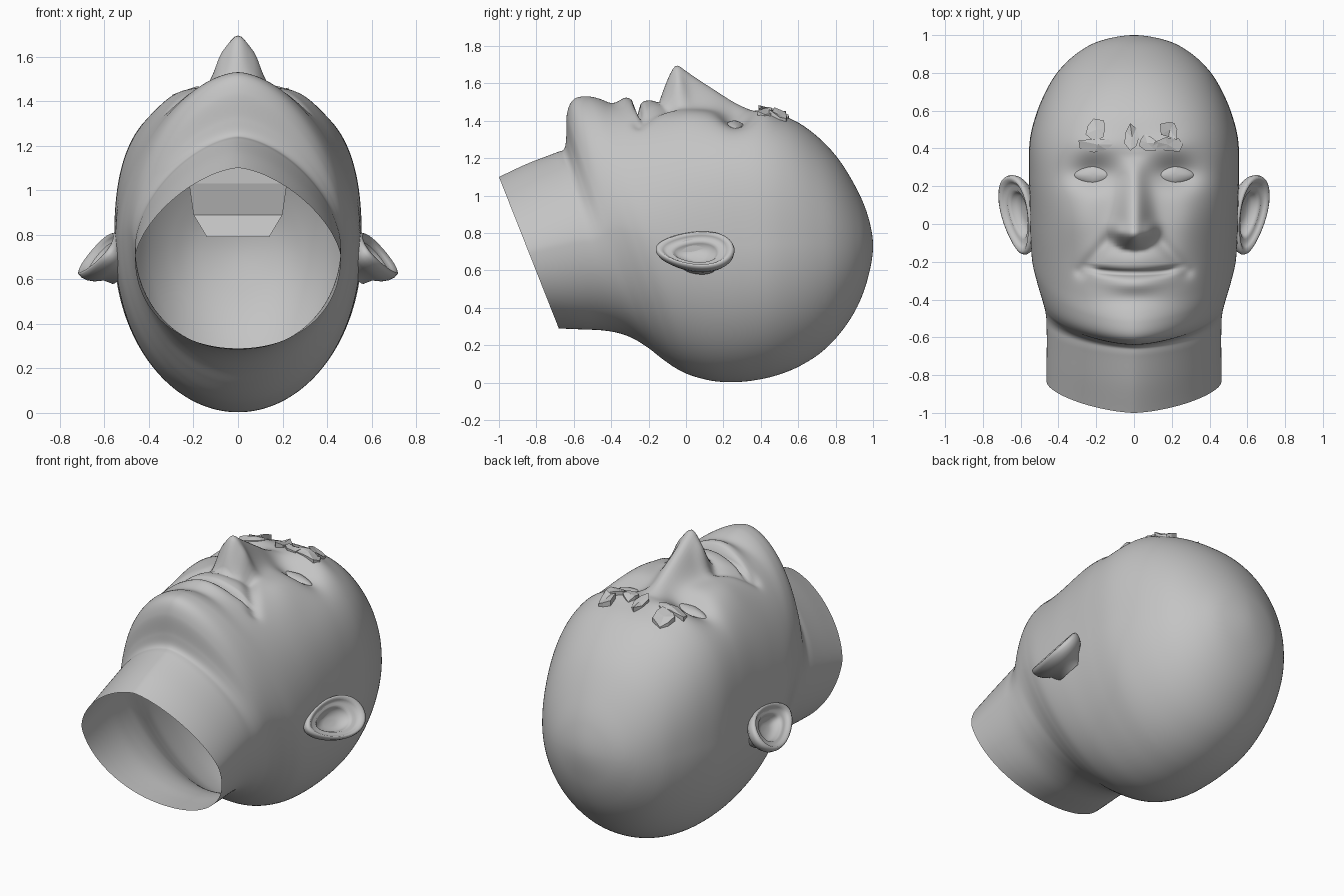
import bpy, bmesh, math, random
from mathutils import Vector
from mathutils.bvhtree import BVHTree

if "Cube" in bpy.data.objects:
    bpy.data.objects.remove(bpy.data.objects["Cube"])
random.seed(4)

# One plain grey for everything
COLOUR = (0.55, 0.55, 0.55, 1)
grey = bpy.data.materials.new("plain_grey")
grey.use_nodes = True
grey.diffuse_color = COLOUR
grey.node_tree.nodes["Principled BSDF"].inputs["Base Color"].default_value = COLOUR


# Skin a row of closed rings, with an optional cap on the last one
def loft(name, rings, smooth=True, cap=False):
    mesh = bpy.data.meshes.new(name)
    bm = bmesh.new()
    rows = [[bm.verts.new(p) for p in ring] for ring in rings]
    n = len(rows[0])
    for a, b in zip(rows, rows[1:]):
        for i in range(n):
            j = (i + 1) % n
            bm.faces.new((a[i], a[j], b[j], b[i]))
    if cap:
        bm.faces.new(rows[-1])
    bmesh.ops.remove_doubles(bm, verts=bm.verts, dist=1e-5)
    bmesh.ops.recalc_face_normals(bm, faces=bm.faces)
    bm.to_mesh(mesh)
    bm.free()
    for p in mesh.polygons:
        p.use_smooth = smooth
    mesh.materials.append(grey)
    obj = bpy.data.objects.new(name, mesh)
    bpy.context.collection.objects.link(obj)
    return obj


def catmull(a, b, c, d, t):
    return [0.5 * (2 * q + (r - p) * t + (2 * p - 5 * q + 4 * r - s) * t * t
                   + (3 * q - p - 3 * r + s) * t ** 3) for p, q, r, s in zip(a, b, c, d)]


def clamp(t):
    return max(0, min(1, t))


def bump(x, y, cx, cy, sx, sy):
    return math.exp(-((x - cx) / sx) ** 2 - ((y - cy) / sy) ** 2)


def nose_height(y):
    under = clamp((y + .145) / .115)
    bridge = clamp((.36 - y) / .42)
    return .242 * math.sin(under * math.pi / 2) * bridge ** 1.2


# Relief of the face, added along z
def relief(x, y):
    ax = abs(x)
    wide = .06 + .025 * clamp((.25 - y) / .25)
    d = nose_height(y - 2.5 * min(ax, .15) ** 2) * math.exp(-(ax / wide) ** 2.1)
    d += .05 * bump(ax, y, .085, -.045, .036, .045)     # nostril wings
    d -= .072 * bump(ax, y, .215, .265, .13, .08)       # eye sockets
    d += .02 * bump(ax, y, .19, .42, .14, .06)          # brow ridge
    d += .025 * bump(ax, y, .28, .02, .12, .14)         # cheeks
    my = -.262 + .5 * x * x
    d += .03 * bump(ax, y, 0, my - .055, .16, .042)     # lower lip
    d += .03 * bump(ax, y, 0, my + .075, .17, .07)      # upper lip
    d -= .075 * math.exp(-(ax / .22) ** 6 - ((y - my) / .014) ** 2)   # mouth line
    d -= .01 * bump(ax, y, 0, -.4, .17, .04)            # dip above the chin
    t = clamp(((ax - .13) * .15 - (y + .08) * .17) / .0514)
    d -= .024 * bump(ax, y, .13 + .15 * t, -.08 - .17 * t, .035, .035)  # smile fold
    return d


# Head and neck sections: front y, front z, back y, back z, half width
SECTIONS = [
    (-1, 1.10, -.68, .29, .462), (-.85, 1.17, -.56, .285, .462),
    (-.70, 1.228, -.45, .28, .462), (-.652, 1.25, -.36, .265, .464),
    (-.64, 1.32, -.28, .235, .47), (-.636, 1.44, -.2, .185, .48),
    (-.60, 1.515, -.13, .13, .495), (-.52, 1.53, -.05, .075, .518),
    (-.40, 1.505, .03, .038, .54), (-.2, 1.48, .14, .01, .55),
    (0, 1.465, .25, .003, .553), (.2, 1.46, .36, .012, .556),
    (.4, 1.45, .48, .038, .552), (.55, 1.415, .6, .085, .52),
    (.68, 1.335, .72, .16, .468), (.8, 1.215, .82, .26, .4),
    (.9, 1.06, .91, .395, .3), (.97, .90, .97, .55, .178),
    (1, .73, 1, .73, 0)]
SEG, SUB = 240, 14


# Oblique superellipse ring, squarer at the forehead and the nape
def section(fy, fz, by, bz, w):
    front = 1.55 + 1.2 * math.exp(-((fy - .3) / .6) ** 2)
    back = 2 + .12 * clamp((-by - .2) / .4)
    ring = []
    for i in range(SEG):
        a = 2 * math.pi * i / SEG
        sn, cs = math.sin(a), math.cos(a)
        n = front if cs > 0 else back
        r = (abs(sn) ** n + abs(cs) ** n) ** (-1 / n)
        s = (1 - r * cs) / 2
        x, y, z = w * r * sn, fy + (by - fy) * s, fz + (bz - fz) * s
        m = clamp((z - 1.1) / .25)
        ring.append((x, y, z + relief(x, y) * m * m * (3 - 2 * m)))
    return ring


# Mirror the path past both ends so the crown closes round
before = [2 * a - b for a, b in zip(SECTIONS[0], SECTIONS[1])]
fy, fz, by, bz, w = SECTIONS[-2]
keys = [before] + SECTIONS + [(by, bz, fy, fz, -w)]
rings = [section(*catmull(*keys[k:k + 4], j / SUB))
         for k in range(len(SECTIONS) - 1) for j in range(SUB)]
rings.append(section(*SECTIONS[-1]))
head = loft("head_and_neck", rings)
tree = BVHTree.FromPolygons([v.co for v in head.data.vertices],
                            [p.vertices for p in head.data.polygons])


def face_z(x, y):
    return tree.ray_cast(Vector((x, y, 3)), Vector((0, 0, -1)))[0].z


# Ears: dished shells, radius and height per ring from the root over the rim to the hollow
EAR = [(.5, -.115), (.6, -.075), (.84, -.045), (.96, -.018), (1, .008), (.98, .026), (.9, .032),
       (.81, .016), (.72, 0), (.62, .006), (.54, -.012), (.46, -.035), (.2, -.045)]
u = Vector((.2, .97, -.03)).normalized()
v = Vector((.62, -.12, -.78)).normalized()
out = u.cross(v).normalized()
out *= math.copysign(1, out.x)
for side, label in ((1, "left"), (-1, "right")):
    ear = []
    for r, h in EAR:
        ring = []
        for i in range(48):
            a = 2 * math.pi * i / 48
            p = Vector((.607, .05, .70)) + u * (.215 * r * math.cos(a)) + out * h
            p += v * (.12 * r * math.sin(a) * (1 + .22 * math.cos(a)))
            ring.append((p.x * side, p.y, p.z))
        ear.append(ring)
    loft(label + "_ear", ear, cap=True)

    # Eyes: almond lenses sitting in the sockets
    eye = []
    ez = face_z(.215 * side, .258) - .006
    for k in range(12):
        b = k / 12 * math.pi / 2
        ring = []
        for i in range(40):
            a = 2 * math.pi * i / 40
            ex = .108 * math.cos(b) * math.cos(a)
            ey = .054 * math.cos(b) * math.sin(a) * (1 - .25 * abs(math.cos(a)))
            ring.append((side * (.215 + ex), .258 + ey, ez - .15 * ex + .036 * math.sin(b)))
        eye.append(ring)
    loft(label + "_eye", eye, cap=True)

# Eyebrows: ragged faceted shards, centre and half size
SHARDS = [(-.19, .42, .10, .045), (-.2, .50, .06, .055), (-.01, .46, .04, .065),
          (.07, .43, .06, .045), (.18, .42, .09, .045), (.19, .50, .05, .06)]
for k, (cx, cy, sx, sy) in enumerate(SHARDS):
    low, top = [], []
    for i in range(7):
        a = 2 * math.pi * i / 7
        r = random.uniform(.65, 1.2)
        x, y = cx + sx * r * math.cos(a), cy + sy * r * math.sin(a)
        z = face_z(x, y)
        low.append((x, y, z - .01))
        top.append((x, y, z + random.uniform(.002, .035)))
    peak = [(cx, cy, face_z(cx, cy) + .015)] * 7
    loft("eyebrow_shard_%d" % (k + 1), [low, top, peak], smooth=False)

# Mouth pocket inside the head: half width, front y, back y, z
POCKET = [(.22, -.34, -.18, 1.40), (.22, -.34, -.06, 1.03),
          (.2, -.30, -.02, .89), (.14, -.38, -.02, .79)]
loft("mouth_pocket", [[(-w, f, z), (w, f, z), (w, b, z), (-w, b, z)] for w, f, b, z in POCKET],
     smooth=False, cap=True)
